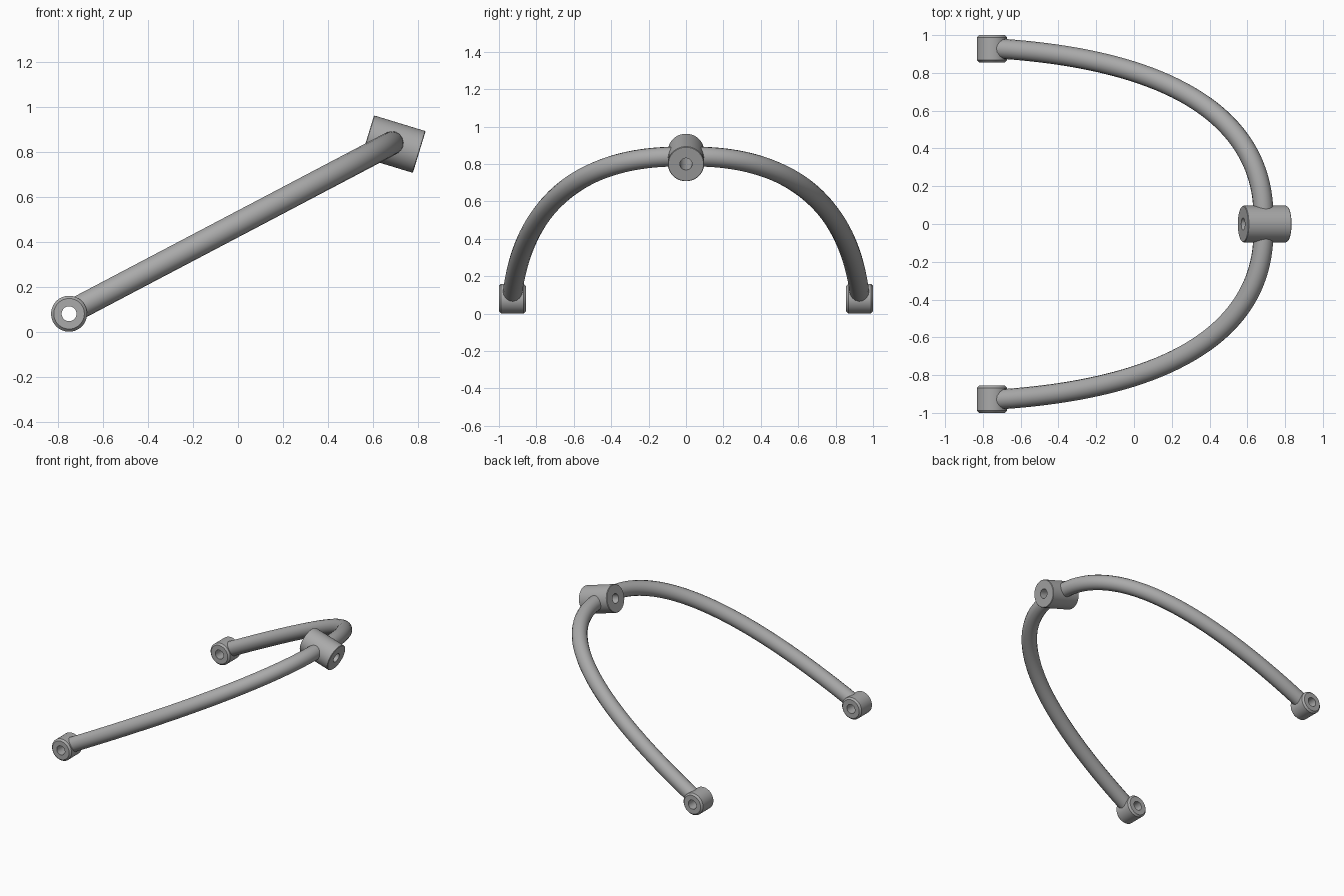
import bpy, bmesh, math
from mathutils import Vector

cube = bpy.data.objects.get("Cube")
if cube:
    bpy.data.objects.remove(cube)

# Single satin grey metal
metal = bpy.data.materials.new("grey_metal")
metal.use_nodes = True
grey = (0.4, 0.4, 0.4, 1)
metal.diffuse_color = grey
metal.node_tree.nodes["Principled BSDF"].inputs["Base Color"].default_value = grey


def smooth(obj):
    bpy.ops.object.select_all(action='DESELECT')
    obj.select_set(True)
    bpy.context.view_layer.objects.active = obj
    bpy.ops.object.shade_smooth_by_angle(angle=math.radians(35))


def bushing(name, centre, axis, radius, hole, length, bevel, sides=48):
    """Hollow cylinder lathed around its own axis."""
    h = length / 2
    profile = [(hole, -h), (radius - bevel, -h), (radius, bevel - h),
               (radius, h - bevel), (radius - bevel, h), (hole, h)]
    bm = bmesh.new()
    rings = []
    for i in range(sides):
        a = math.tau * i / sides
        rings.append([bm.verts.new((r * math.cos(a), r * math.sin(a), z)) for r, z in profile])
    n = len(profile)
    for i in range(sides):
        p, q = rings[i], rings[(i + 1) % sides]
        for j in range(n):
            k = (j + 1) % n
            bm.faces.new((p[j], q[j], q[k], p[k]))
    bmesh.ops.recalc_face_normals(bm, faces=bm.faces)
    mesh = bpy.data.meshes.new(name)
    bm.to_mesh(mesh)
    bm.free()
    mesh.materials.append(metal)
    obj = bpy.data.objects.new(name, mesh)
    bpy.context.collection.objects.link(obj)
    obj.location = centre
    obj.rotation_euler = Vector(axis).to_track_quat('Z', 'Y').to_euler()
    smooth(obj)


def on_plane(x, y):
    """Point on the sloping plane that holds the bent arm."""
    return Vector((x, y, 0.84 + (x - 0.685) * 0.526))


def arm(name, side):
    """Bent round tube from the pivot eye to the head."""
    curve = bpy.data.curves.new(name, 'CURVE')
    curve.dimensions = '3D'
    curve.bevel_depth = 0.053
    curve.bevel_resolution = 6
    curve.resolution_u = 40
    curve.use_fill_caps = True
    spline = curve.splines.new('BEZIER')
    spline.bezier_points.add(1)
    start, end = spline.bezier_points
    for p in (start, end):
        p.handle_left_type = p.handle_right_type = 'FREE'
    start.co = on_plane(-0.705, 0.928 * side)
    start.handle_left = on_plane(-0.8, 0.935 * side)
    start.handle_right = on_plane(0.3, 0.86 * side)
    end.co = on_plane(0.685, 0.045 * side)
    end.handle_left = on_plane(0.685, 0.5 * side)
    end.handle_right = on_plane(0.685, 0)
    curve.materials.append(metal)
    obj = bpy.data.objects.new(name, curve)
    bpy.context.collection.objects.link(obj)
    bpy.ops.object.select_all(action='DESELECT')
    obj.select_set(True)
    bpy.context.view_layer.objects.active = obj
    bpy.ops.object.convert(target='MESH')
    smooth(bpy.context.object)


# Arms and pivot eyes, one of each per side
for label, side in (("left", 1), ("right", -1)):
    arm("arm_" + label, side)
    bushing("pivot_eye_" + label, (-0.752, 0.928 * side, 0.08), (0, 1, 0),
            0.08, 0.033, 0.144, 0.012)

# Tilted head joining the arms
bushing("head_bushing", (0.692, 0, 0.835), (0.956, 0, -0.292), 0.097, 0.033, 0.24, 0.003)
